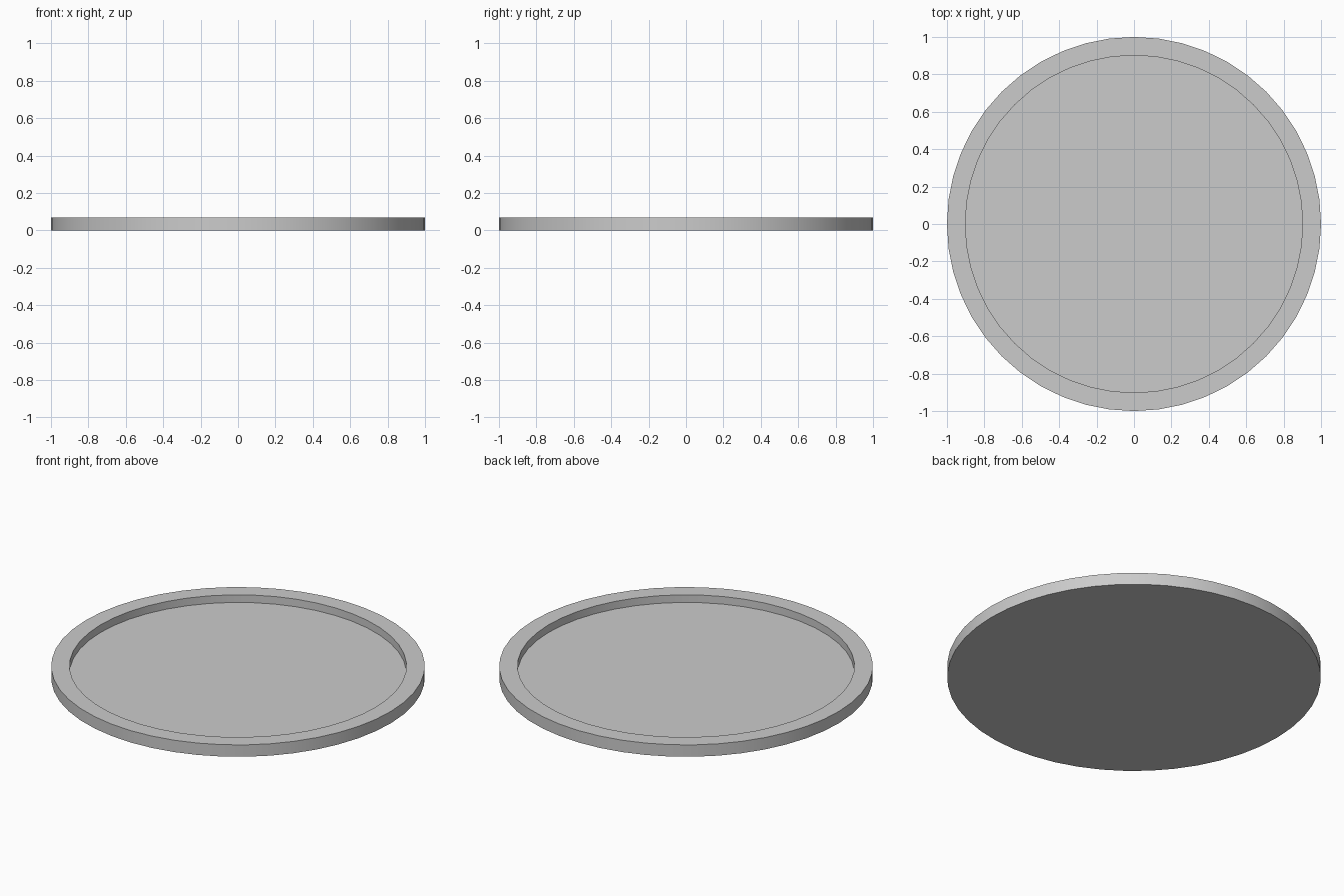
import bpy, bmesh
from mathutils import Matrix

if "Cube" in bpy.data.objects:
    bpy.data.objects.remove(bpy.data.objects["Cube"])

HEIGHT, DEPTH, RIM, SIDES = 0.07, 0.045, 0.098, 48

# Solid disc standing on z = 0
bm = bmesh.new()
bmesh.ops.create_cone(bm, cap_ends=True, segments=SIDES, radius1=1, radius2=1,
                      depth=HEIGHT, matrix=Matrix.Translation((0, 0, HEIGHT / 2)))

# Inset the top cap to form the rim, then sink the floor
top = max(bm.faces, key=lambda f: f.calc_center_median().z)
bmesh.ops.inset_region(bm, faces=[top], thickness=RIM, use_even_offset=True)
floor = bmesh.ops.extrude_discrete_faces(bm, faces=[top])["faces"][0]
bmesh.ops.translate(bm, verts=floor.verts, vec=(0, 0, -DEPTH))

mesh = bpy.data.meshes.new("round_tray")
bm.to_mesh(mesh)
bm.free()
tray = bpy.data.objects.new("round_tray", mesh)
bpy.context.collection.objects.link(tray)

# Smooth round walls, sharp rim edges
bpy.context.view_layer.objects.active = tray
tray.select_set(True)
bpy.ops.object.shade_smooth_by_angle()
